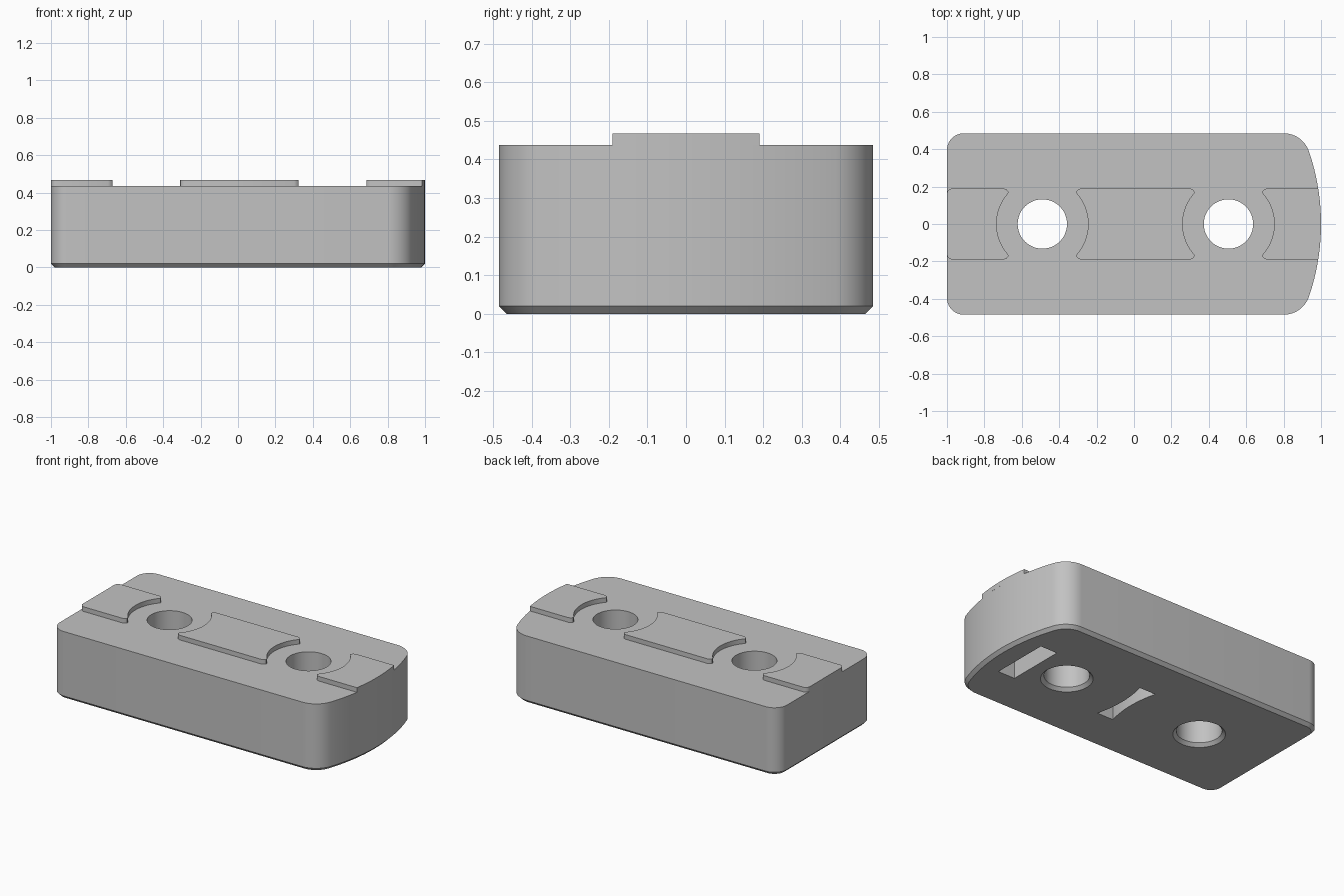
import bpy, bmesh, math

if "Cube" in bpy.data.objects:
    bpy.data.objects.remove(bpy.data.objects["Cube"])

grey = bpy.data.materials.new("light grey")
grey.diffuse_color = (0.54, 0.54, 0.54, 1)
grey.use_nodes = True
grey.node_tree.nodes["Principled BSDF"].inputs["Base Color"].default_value = grey.diffuse_color

HALF_Y, TOP, PAD_TOP, CHAMFER = 0.485, 0.437, 0.467, 0.02
HOLES = (-0.49, 0.505)
HOLE_R = 0.132


def arc(cx, cy, r, a0, a1, n):
    """Points on an arc, angles in degrees."""
    return [(cx + r * math.cos(math.radians(a0 + (a1 - a0) * i / n)),
             cy + r * math.sin(math.radians(a0 + (a1 - a0) * i / n))) for i in range(n + 1)]


def prism(name, layers):
    """Closed solid through matching outlines, each given as (z, points)."""
    bm = bmesh.new()
    rings = [[bm.verts.new((x, y, z)) for x, y in pts] for z, pts in layers]
    bm.faces.new(rings[0][::-1])
    bm.faces.new(rings[-1])
    n = len(rings[0])
    for lo, hi in zip(rings, rings[1:]):
        for i in range(n):
            j = (i + 1) % n
            bm.faces.new((lo[i], lo[j], hi[j], hi[i]))
    bmesh.ops.recalc_face_normals(bm, faces=bm.faces)
    mesh = bpy.data.meshes.new(name)
    bm.to_mesh(mesh)
    bm.free()
    mesh.materials.append(grey)
    obj = bpy.data.objects.new(name, mesh)
    bpy.context.collection.objects.link(obj)
    return obj


def select(obj):
    bpy.ops.object.select_all(action='DESELECT')
    obj.select_set(True)
    bpy.context.view_layer.objects.active = obj


def smooth(obj):
    select(obj)
    bpy.ops.object.shade_smooth_by_angle(angle=math.radians(30))


def cut(obj, cutter):
    cutter.hide_render = True
    mod = obj.modifiers.new("cut", 'BOOLEAN')
    mod.operation, mod.solver, mod.object = 'DIFFERENCE', 'EXACT', cutter
    select(obj)
    bpy.ops.object.modifier_apply(modifier=mod.name)
    bpy.data.objects.remove(cutter)


def body_outline(d):
    """Rounded block with a bowed right end, inset by d."""
    r, c, a = 0.143, 0.09, 18.9
    y = HALF_Y - r
    return (arc(-0.2, 0, 1.2 - d, -a, a, 16)
            + arc(0.8, y, r - d, a, 90, 12)[1:]
            + arc(-1 + c, HALF_Y - c, c - d, 90, 180, 10)
            + arc(-1 + c, -HALF_Y + c, c - d, 180, 270, 10)
            + arc(0.8, -y, r - d, -90, -a, 12)[:-1])


# Block with chamfered base
body = prism("block", [(0, body_outline(CHAMFER)), (CHAMFER, body_outline(0)), (TOP, body_outline(0))])

# Bolt holes, widened at the base
for hx in HOLES:
    ring = lambda r: arc(hx, 0, r, 0, 360, 48)[:-1]
    cut(body, prism("hole_cutter", [(-0.02, ring(HOLE_R + 0.04)), (0.02, ring(HOLE_R)), (0.6, ring(HOLE_R))]))


# Pockets in the underside; waist pinches the middle
def pocket(x0, x1, waist, w=0.19, depth=0.12):
    ys = [-w + 2 * w * i / 16 for i in range(17)]
    pinch = [waist * (1 - (y / w) ** 2) for y in ys]
    pts = ([(x1 - p, y) for p, y in zip(pinch, ys)]
           + [(x0 + p, y) for p, y in zip(pinch, ys)][::-1])
    return prism("pocket_cutter", [(-0.02, pts), (depth, pts)])


cut(body, pocket(0.74, 0.86, 0.0))
cut(body, pocket(0.0, 0.115, 0.025))
smooth(body)

# Raised pads, hollowed around the holes
W, R = 0.19, 0.245


def scoop(hx, side):
    """Hollow edge beside a hole with rounded tips, from low y to high y."""
    pts = [(hx + side * x, y) for x, y in arc(0, 0, R, -40, 40, 20)]
    tip = [(hx + side * x, y) for x, y in ((0.205, W), (0.191, 0.184), (0.182, 0.174), (0.181, 0.167))]
    return [(x, -y) for x, y in tip] + pts + tip[::-1]


left_end = arc(-0.97, W - 0.03, 0.03, 90, 180, 6) + arc(-0.97, -W + 0.03, 0.03, 180, 270, 6)
bow = math.degrees(math.asin(W / 1.2))
pads = {
    "left_pad": scoop(HOLES[0], -1) + left_end,
    "middle_pad": scoop(HOLES[1], -1) + scoop(HOLES[0], 1)[::-1],
    "right_pad": arc(-0.2, 0, 1.2, -bow, bow, 12) + scoop(HOLES[1], 1)[::-1],
}
for name, pts in pads.items():
    smooth(prism(name, [(TOP, pts), (PAD_TOP, pts)]))
